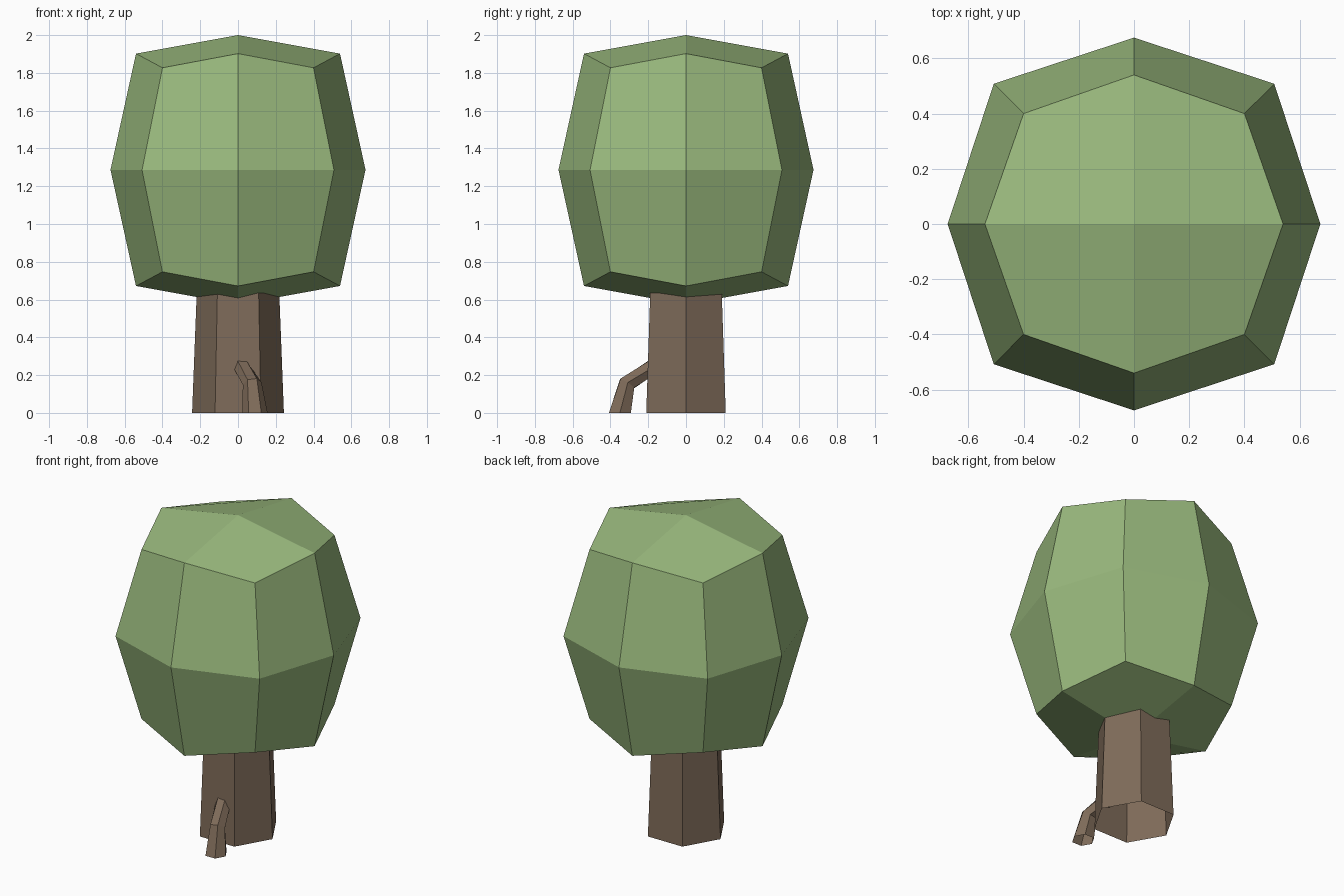
import bpy, bmesh
from math import cos, sin, tau
from mathutils import Vector

if "Cube" in bpy.data.objects:
    bpy.data.objects.remove(bpy.data.objects["Cube"], do_unlink=True)


def make_material(name, color):
    mat = bpy.data.materials.new(name)
    mat.use_nodes = True
    mat.diffuse_color = (*color, 1)
    mat.node_tree.nodes["Principled BSDF"].inputs["Base Color"].default_value = (*color, 1)
    return mat


def finish(bm, name, mat):
    bmesh.ops.recalc_face_normals(bm, faces=bm.faces)
    mesh = bpy.data.meshes.new(name)
    bm.to_mesh(mesh)
    bm.free()
    mesh.materials.append(mat)
    obj = bpy.data.objects.new(name, mesh)
    bpy.context.collection.objects.link(obj)
    return obj


def hex_tube(name, mat, rings):
    """Open six-sided tube through rings of (centre, direction, radius)."""
    bm = bmesh.new()
    loops = []
    for centre, direction, radius in rings:
        n = Vector(direction).normalized()
        u = (Vector((1, 0, 0)) - n * n.x).normalized()
        v = n.cross(u)
        loops.append([bm.verts.new(Vector(centre) + radius * (u * cos(tau * i / 6) + v * sin(tau * i / 6)))
                      for i in range(6)])
    for low, high in zip(loops, loops[1:]):
        for i in range(6):
            j = (i + 1) % 6
            bm.faces.new((low[i], low[j], high[j], high[i]))
    return finish(bm, name, mat)


leaf_green = make_material("leaf green", (0.32, 0.485, 0.205))
bark_brown = make_material("bark brown", (0.21, 0.147, 0.1))

# Crown: a cube split once, with its corners, edge middles and face centres pushed out
bm = bmesh.new()
bmesh.ops.create_cube(bm, size=2)
bmesh.ops.subdivide_edges(bm, edges=bm.edges[:], cuts=1, use_grid_fill=True)
for v in bm.verts:
    axes = sum(abs(c) > 0.5 for c in v.co)
    if axes == 3:
        size = (0.40, 0.54)
    elif axes == 1:
        size = (0.675, 0.713)
    elif abs(v.co.z) > 0.5:
        size = (0.54, 0.615)
    else:
        size = (0.508, 0)
    v.co = Vector((v.co.x * size[0], v.co.y * size[0], v.co.z * size[1] + 1.287))
finish(bm, "crown", leaf_green)

# Trunk: tapered, hollow underneath, reaching into the crown
hex_tube("trunk", bark_brown, [
    ((0, 0, 0), (0, 0, 1), 0.243),
    ((0, 0, 0.70), (0, 0, 1), 0.216),
])

# Root: bent arm from the front of the trunk to the ground
hex_tube("root", bark_brown, [
    ((0.09, -0.35, 0), (0, 0, 1), 0.067),
    ((0.075, -0.312, 0.155), (-0.15, 0.55, 0.83), 0.05),
    ((0.01, -0.15, 0.26), (-0.35, 0.8, 0.3), 0.046),
])
